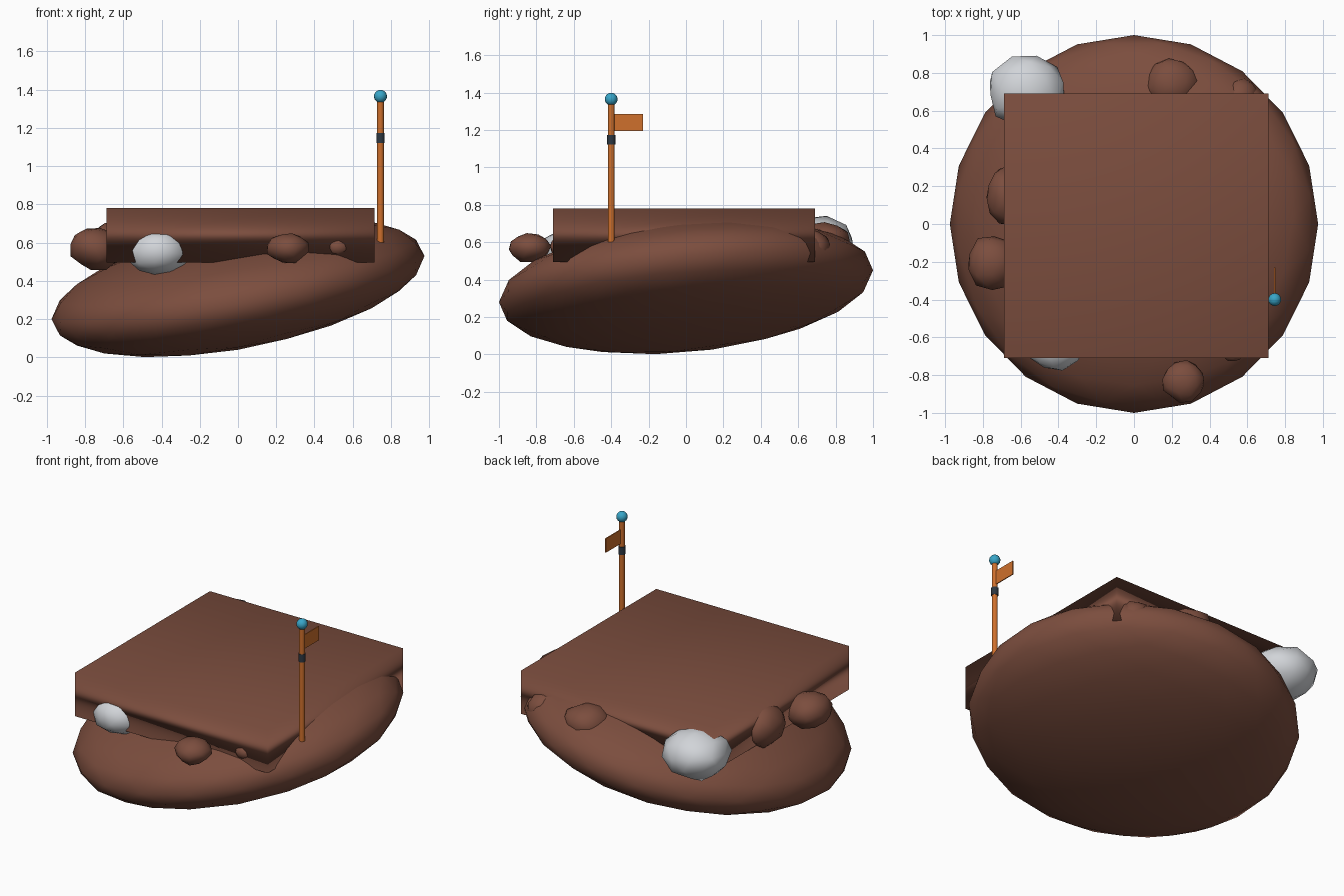
import bpy, bmesh, math, random
from mathutils import Matrix, Vector

if "Cube" in bpy.data.objects:
    bpy.data.objects.remove(bpy.data.objects["Cube"])

random.seed(4)


def material(name, rgb):
    m = bpy.data.materials.new(name)
    m.diffuse_color = (*rgb, 1)
    m.use_nodes = True
    m.node_tree.nodes["Principled BSDF"].inputs["Base Color"].default_value = m.diffuse_color
    return m


BROWN = material("brown rock", (0.20, 0.075, 0.048))
PALE = material("pale grey rock", (0.64, 0.66, 0.69))
ORANGE = material("orange paint", (0.62, 0.16, 0.025))
DARK = material("dark band", (0.026, 0.038, 0.053))
BLUE = material("blue beacon", (0.04, 0.38, 0.58))


def finish(name, bm, mat, smooth=True):
    me = bpy.data.meshes.new(name)
    bmesh.ops.recalc_face_normals(bm, faces=bm.faces)
    bm.to_mesh(me)
    bm.free()
    me.materials.append(mat)
    for p in me.polygons:
        p.use_smooth = smooth
    ob = bpy.data.objects.new(name, me)
    bpy.context.collection.objects.link(ob)
    return ob


def box(name, centre, size, mat, smooth=False):
    bm = bmesh.new()
    bmesh.ops.create_cube(bm, size=1, matrix=Matrix.Translation(centre) @ Matrix.Diagonal((*size, 1)))
    return finish(name, bm, mat, smooth)


def rod(name, x, y, z0, z1, radius, mat):
    bm = bmesh.new()
    bmesh.ops.create_cone(bm, cap_ends=True, segments=12, radius1=radius, radius2=radius,
                          depth=z1 - z0, matrix=Matrix.Translation((x, y, (z0 + z1) / 2)))
    ob = finish(name, bm, mat)
    bpy.context.view_layer.objects.active = ob
    ob.select_set(True)
    bpy.ops.object.shade_smooth_by_angle(angle=math.radians(40))
    ob.select_set(False)


def boulder(name, centre, radii, mat):
    bm = bmesh.new()
    bmesh.ops.create_icosphere(bm, subdivisions=2, radius=1)
    spin = Matrix.Rotation(random.uniform(0, 6.28), 3, 'Z') @ Matrix.Rotation(random.uniform(0, 1), 3, 'X')
    for v in bm.verts:
        p = spin @ v.co * random.uniform(0.93, 1.07)
        v.co = Vector(centre) + Vector(p[i] * radii[i] for i in range(3))
    finish(name, bm, mat)


# Main rock: squashed faceted ball, leaning up to the right and to the back
bm = bmesh.new()
bmesh.ops.create_icosphere(bm, subdivisions=3, radius=1)
bmesh.ops.rotate(bm, verts=bm.verts, matrix=Matrix.Rotation(math.pi / 2, 3, 'Z'))
for v in bm.verts:
    u, w, h = v.co
    v.co = (0.975 * u, w, 0.365 + 0.165 * u + 0.085 * w + 0.314 * h)
finish("main_rock", bm, BROWN)

# Square slab, softly shaded around its rim
slab = box("square_slab", (0.013, -0.01, 0.638), (1.4, 1.4, 0.285), BROWN, True)
slab.modifiers.new("soft_rim", 'WEIGHTED_NORMAL').mode = 'FACE_AREA'

# Boulders around the slab
for name, centre, radii, mat in (
    ("pale_boulder_front", (-0.415, -0.63, 0.55), (0.165, 0.15, 0.12), PALE),
    ("pale_boulder_back", (-0.57, 0.70, 0.585), (0.21, 0.195, 0.155), PALE),
    ("boulder_left", (-0.745, -0.205, 0.57), (0.14, 0.145, 0.115), BROWN),
    ("boulder_left_back", (-0.68, 0.15, 0.58), (0.10, 0.15, 0.125), BROWN),
    ("boulder_back", (0.20, 0.74, 0.60), (0.145, 0.14, 0.11), BROWN),
    ("boulder_back_right", (0.56, 0.67, 0.57), (0.10, 0.10, 0.10), BROWN),
    ("boulder_front", (0.26, -0.835, 0.57), (0.11, 0.11, 0.08), BROWN),
    ("pebble_front_right", (0.52, -0.67, 0.575), (0.06, 0.06, 0.05), BROWN),
):
    boulder(name, centre, radii, mat)

# Flag pole with band, beacon and flag
PX, PY = 0.745, -0.40
rod("flag_pole", PX, PY, 0.60, 1.35, 0.018, ORANGE)
rod("pole_band", PX, PY, 1.122, 1.173, 0.022, DARK)
bm = bmesh.new()
bmesh.ops.create_uvsphere(bm, u_segments=16, v_segments=10, radius=0.034,
                          matrix=Matrix.Translation((PX, PY, 1.365)))
finish("beacon_ball", bm, BLUE)
box("flag", (PX, -0.308, 1.24), (0.006, 0.155, 0.092), ORANGE)
